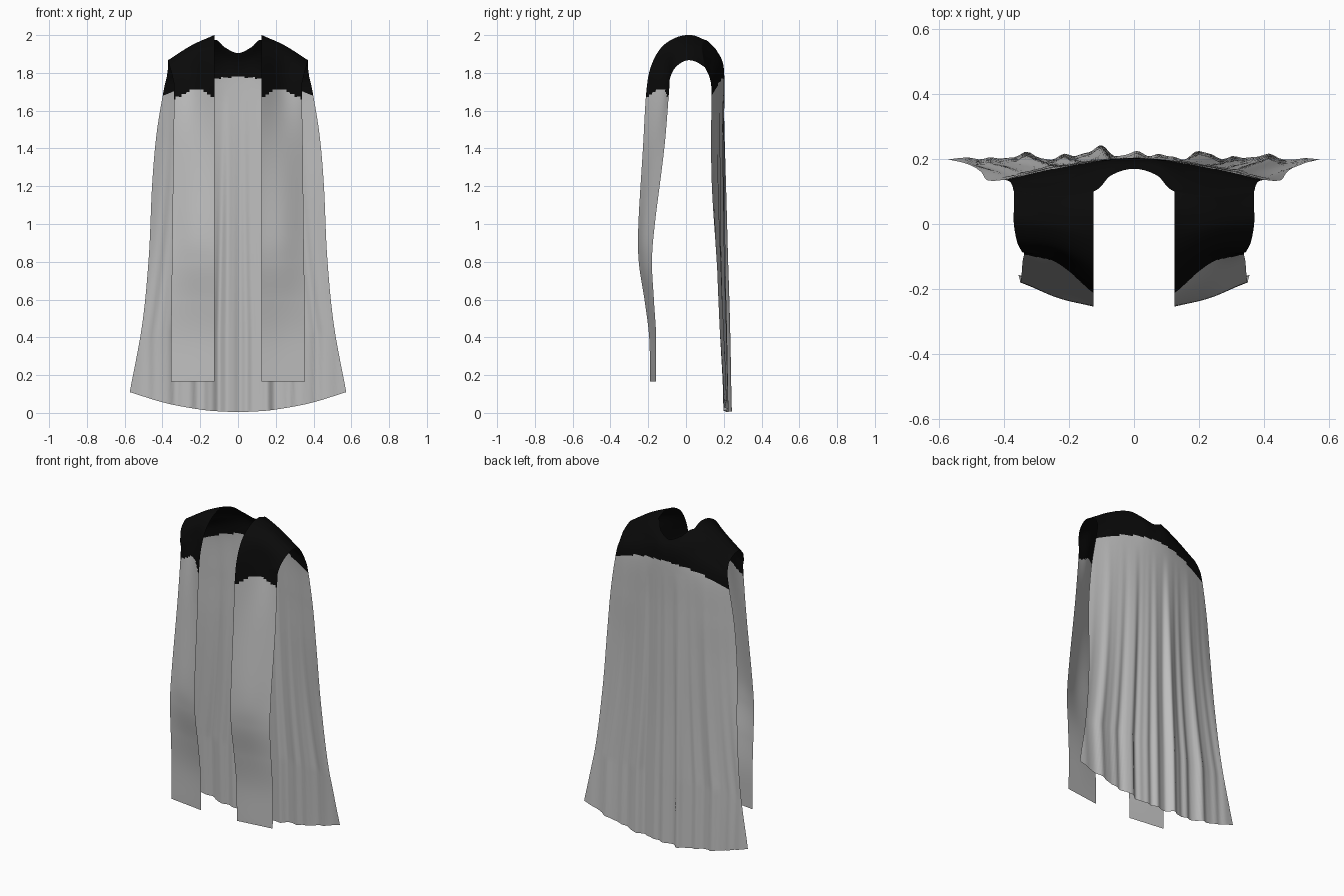
import bpy, bmesh, math
from mathutils import Vector

cube = bpy.data.objects.get("Cube")
if cube:
    bpy.data.objects.remove(cube, do_unlink=True)


def material(name, rgb):
    m = bpy.data.materials.new(name)
    m.use_nodes = True
    m.diffuse_color = (*rgb, 1)
    bsdf = m.node_tree.nodes["Principled BSDF"]
    bsdf.inputs["Base Color"].default_value = (*rgb, 1)
    bsdf.inputs["Roughness"].default_value = 0.9
    return m


def spline(pts, n):
    """Smooth curve through points, n steps per span."""
    p = [2 * pts[0] - pts[1], *pts, 2 * pts[-1] - pts[-2]]
    out = []
    for i in range(1, len(p) - 2):
        a, b, c, d = p[i - 1:i + 3]
        for k in range(n):
            t = k / n
            out.append(0.5 * (2 * b + (c - a) * t + (2 * a - 5 * b + 4 * c - d) * t * t
                              + (3 * b - a - 3 * c + d) * t ** 3))
    return out + [pts[-1]]


ACROSS, ALONG = 12, 16


def loft(bm, rows, skip=0, shape=None):
    """Grid through rows of control points; skip drops leading guide columns."""
    cross = [spline([Vector(p) for p in r], ACROSS)[skip * ACROSS:] for r in rows]
    columns = [spline(list(c), ALONG) for c in zip(*cross)]
    grid = [[bm.verts.new(shape(p) if shape else p) for p in c] for c in columns]
    for c, d in zip(grid, grid[1:]):
        for j in range(len(c) - 1):
            bm.faces.new((c[j], d[j], d[j + 1], c[j + 1]))


def mirrored(row):
    return [(-x, y, z) for x, y, z in row]


# Back panel: neckline and shoulder rows, then hanging cloth down to the hem
back_half = [
    [(0, .17, 1.905), (.07, .15, 1.935), (.125, .1, 1.975), (.245, .085, 1.93), (.37, .1, 1.83)],
    [(0, .195, 1.85), (.07, .19, 1.865), (.128, .165, 1.885), (.25, .125, 1.86), (.378, .125, 1.775)],
    [(0, .203, 1.76), (.07, .2, 1.765), (.135, .19, 1.77), (.26, .165, 1.755), (.395, .135, 1.7)],
]
# height, half width, centre depth, edge depth, edge lift
for z, w, yc, ye, lift in [(1.5, .432, .2, .133, -.03), (1.2, .455, .2, .137, 0),
                           (.8, .472, .2, .16, .03), (.4, .507, .205, .18, .07),
                           (.005, .573, .212, .2, .105)]:
    back_half.append([(w * f, ye + (yc - ye) * (1 - f * f), z + lift * f * f)
                      for f in (0, .18, .35, .67, 1)])
back_rows = [mirrored(r[:0:-1]) + r for r in back_half]


def folds(p):
    """Vertical drapery that deepens towards the hem."""
    depth = min(1, max(0, (1.72 - p.z) / 1.3))
    u = p.x / (.43 + .13 * depth ** 2)
    edge = max(0, 1 - u ** 4)
    wave = .008 * math.sin(19 * u + .6) + .007 * math.sin(33 * u + 2) + .003 * math.sin(61 * u)
    wave += .028 * math.exp(-((p.x + .09) / .035) ** 2)
    return p + Vector((0, wave * depth * edge, 0))


# Front panel: height, inner depth, middle depth, outer x, outer depth
front = [[(.125, yi, z), (.24, ym, z), (xo, yo, z)] for z, yi, ym, xo, yo in [
    (.165, -.19, -.175, .355, -.16), (.4, -.195, -.175, .355, -.158),
    (.6, -.22, -.195, .352, -.17), (.8, -.25, -.222, .35, -.18),
    (1.0, -.252, -.22, .347, -.165), (1.4, -.228, -.17, .343, -.115),
    (1.7, -.21, -.12, .338, -.09)]]
# Shoulder arch, ending on the top row of the back panel
front += [
    [(.125, -.185, 1.835), (.235, -.1, 1.81), (.345, -.085, 1.77)],
    [(.125, -.13, 1.935), (.24, -.075, 1.895), (.36, -.055, 1.83)],
    [(.125, -.05, 1.988), (.245, -.02, 1.94), (.37, 0, 1.865)],
    [(.125, .03, 2.0), (.245, .03, 1.945), (.37, .05, 1.86)],
]
front_rows = [[tuple(2 * Vector(r[0]) - Vector(r[1])), *r] for r in front]
front_rows.append(back_half[0][1:])

bm = bmesh.new()
loft(bm, back_rows, shape=folds)
loft(bm, front_rows, skip=1)
loft(bm, [mirrored(r) for r in front_rows], skip=1)
bmesh.ops.remove_doubles(bm, verts=bm.verts, dist=.0005)
bmesh.ops.recalc_face_normals(bm, faces=bm.faces)

# Black yoke above a gently scalloped border, grey cloth below
for f in bm.faces:
    c = f.calc_center_median()
    if c.y > .05:
        border = 1.778 - .1 * (c.x / .4) ** 2
    else:
        border = 1.69 + .025 * math.cos((abs(c.x) - .22) * 26)
    f.material_index = int(c.z > border)
    f.smooth = True

mesh = bpy.data.meshes.new("cape")
bm.to_mesh(mesh)
bm.free()
mesh.materials.append(material("grey cloth", (.52, .52, .52)))
mesh.materials.append(material("black yoke", (.003, .003, .003)))
cape = bpy.data.objects.new("cape", mesh)
bpy.context.collection.objects.link(cape)
